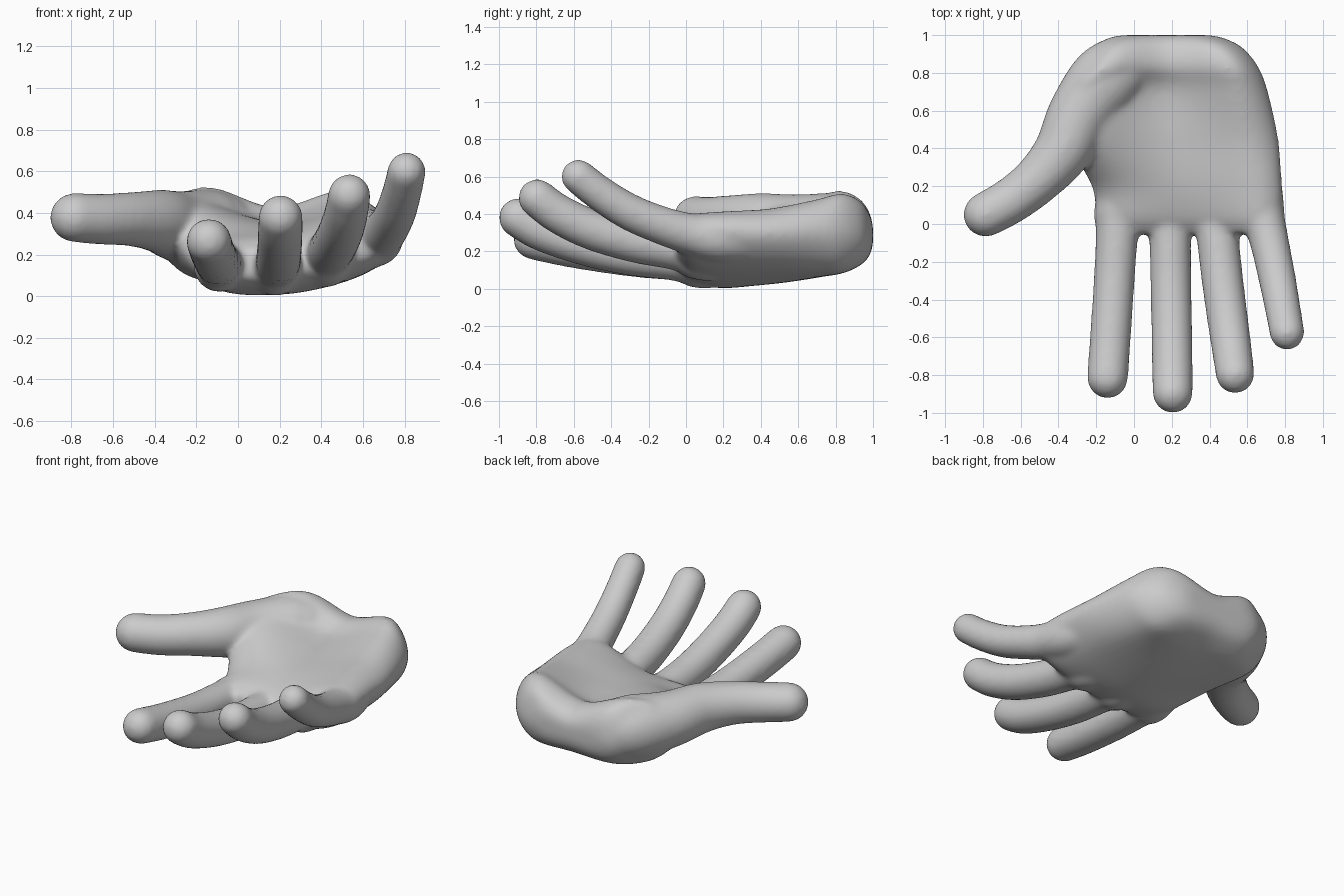
import bpy, bmesh, math
from mathutils import Vector


def catmull(p0, p1, p2, p3, t):
    return 0.5 * (2 * p1 + (p2 - p0) * t + (2 * p0 - 5 * p1 + 4 * p2 - p3) * t * t
                  + (3 * p1 - p0 - 3 * p2 + p3) * t ** 3)


def spline(points, steps, closed=False):
    """Smooth curve through points of any dimension."""
    pts = [Vector(p) for p in points]
    n = len(pts)

    def at(i):
        return pts[i % n] if closed else pts[max(0, min(n - 1, i))]

    out = [catmull(at(i - 1), at(i), at(i + 1), at(i + 2), s / steps)
           for i in range(n if closed else n - 1) for s in range(steps)]
    return out if closed else out + [pts[-1]]


def loft(bm, rings):
    """Skin a list of closed rings and cap both ends."""
    loops = [[bm.verts.new(p) for p in ring] for ring in rings]
    n = len(loops[0])
    for a, b in zip(loops, loops[1:]):
        for i in range(n):
            j = (i + 1) % n
            bm.faces.new((a[i], a[j], b[j], b[i]))
    bm.faces.new(loops[0][::-1])
    bm.faces.new(loops[-1])


def digit(bm, points, sides=24):
    """Round-tipped tube through (x, y, z, radius) points, tip first."""
    path = spline(points, 6)
    centres = [p.to_3d() for p in path]
    tip_dir = (centres[0] - centres[1]).normalized()
    # hemispherical tip
    stations = [(centres[0] + tip_dir * path[0][3] * math.sin(a), path[0][3] * math.cos(a), tip_dir)
                for a in (math.radians(d) for d in (86, 75, 60, 45, 30, 15))]
    for i, c in enumerate(centres):
        d = centres[max(i - 1, 0)] - centres[min(i + 1, len(centres) - 1)]
        stations.append((c, path[i][3], d.normalized()))
    rings = []
    for c, r, d in stations:
        u = d.cross(Vector((0, 0, 1))).normalized()
        v = u.cross(d)
        rings.append([c + r * (u * math.cos(t) + v * math.sin(t))
                      for t in (2 * math.pi * k / sides for k in range(sides))])
    loft(bm, rings)


bm = bmesh.new()

# Cupped palm: y, left x/z, right x/z, top heights, bottom heights
palm_rows = [
    (-0.05, -0.17, 0.16, 0.77, 0.30, 0.22, 0.235, 0.36, 0.09, 0.11, 0.20),
    (0.03, -0.20, 0.16, 0.79, 0.30, 0.265, 0.29, 0.40, 0.05, 0.05, 0.145),
    (0.20, -0.225, 0.18, 0.785, 0.31, 0.31, 0.335, 0.415, 0.025, 0.015, 0.125),
    (0.45, -0.36, 0.34, 0.765, 0.30, 0.43, 0.355, 0.43, 0.09, 0.025, 0.11),
    (0.70, -0.40, 0.32, 0.71, 0.31, 0.50, 0.37, 0.48, 0.10, 0.06, 0.10),
    (0.83, -0.30, 0.31, 0.66, 0.30, 0.525, 0.425, 0.51, 0.10, 0.09, 0.10),
    (0.93, -0.22, 0.30, 0.58, 0.29, 0.48, 0.41, 0.47, 0.14, 0.13, 0.14),
    (0.98, -0.15, 0.29, 0.49, 0.28, 0.41, 0.37, 0.40, 0.185, 0.18, 0.185),
    (1.00, -0.07, 0.285, 0.41, 0.28, 0.335, 0.325, 0.335, 0.24, 0.24, 0.24),
]
rings = []
for row in spline(palm_rows, 6):
    y, xl, zl, xr, zr, t1, t2, t3, b1, b2, b3 = row
    x1, x2, x3 = (xl + (xr - xl) * f for f in (0.14, 0.5, 0.86))
    rings.append(spline([(xl, y, zl), (x1, y, t1), (x2, y, t2), (x3, y, t3),
                         (xr, y, zr), (x3, y, b3), (x2, y, b2), (x1, y, b1)], 6, True))
loft(bm, rings)

# Fingers from index to little, each running into a knuckle, then thumb
digits = [
    [(-0.14, -0.815, 0.265, 0.109), (-0.125, -0.6, 0.22, 0.109), (-0.105, -0.3, 0.175, 0.109),
     (-0.09, -0.04, 0.155, 0.113), (-0.085, 0.1, 0.145, 0.122), (-0.03, 0.5, 0.2, 0.07)],
    [(0.205, -0.895, 0.38, 0.107), (0.203, -0.77, 0.31, 0.109), (0.20, -0.55, 0.235, 0.109),
     (0.195, -0.3, 0.18, 0.109), (0.19, -0.04, 0.153, 0.113), (0.18, 0.12, 0.132, 0.13),
     (0.18, 0.5, 0.19, 0.09)],
    [(0.535, -0.795, 0.485, 0.103), (0.52, -0.68, 0.40, 0.106), (0.495, -0.5, 0.315, 0.109),
     (0.465, -0.27, 0.25, 0.111), (0.44, -0.04, 0.21, 0.114), (0.42, 0.12, 0.172, 0.13),
     (0.38, 0.5, 0.2, 0.09)],
    [(0.81, -0.575, 0.60, 0.093), (0.79, -0.46, 0.51, 0.095), (0.76, -0.3, 0.41, 0.099),
     (0.725, -0.13, 0.34, 0.103), (0.69, 0.02, 0.295, 0.111), (0.655, 0.2, 0.265, 0.125),
     (0.58, 0.5, 0.25, 0.09)],
    [(-0.785, 0.05, 0.378, 0.119), (-0.65, 0.125, 0.37, 0.123), (-0.51, 0.235, 0.37, 0.131),
     (-0.38, 0.385, 0.36, 0.152), (-0.285, 0.58, 0.335, 0.172), (-0.14, 0.765, 0.315, 0.195),
     (-0.01, 0.83, 0.31, 0.16), (0.1, 0.84, 0.3, 0.07)],
]
for points in digits:
    digit(bm, points)

bmesh.ops.recalc_face_normals(bm, faces=bm.faces)
mesh = bpy.data.meshes.new("hand")
bm.to_mesh(mesh)
bm.free()
hand = bpy.data.objects.new("hand", mesh)
bpy.context.collection.objects.link(hand)

# Fuse all parts into one soft skin
remesh = hand.modifiers.new("fuse", 'REMESH')
remesh.mode = 'VOXEL'
remesh.voxel_size = 0.015
remesh.use_smooth_shade = True
soften = hand.modifiers.new("soften", 'SMOOTH')
soften.factor = 0.5
soften.iterations = 18

grey = bpy.data.materials.new("plain grey")
grey.diffuse_color = (0.6, 0.6, 0.6, 1)
mesh.materials.append(grey)
